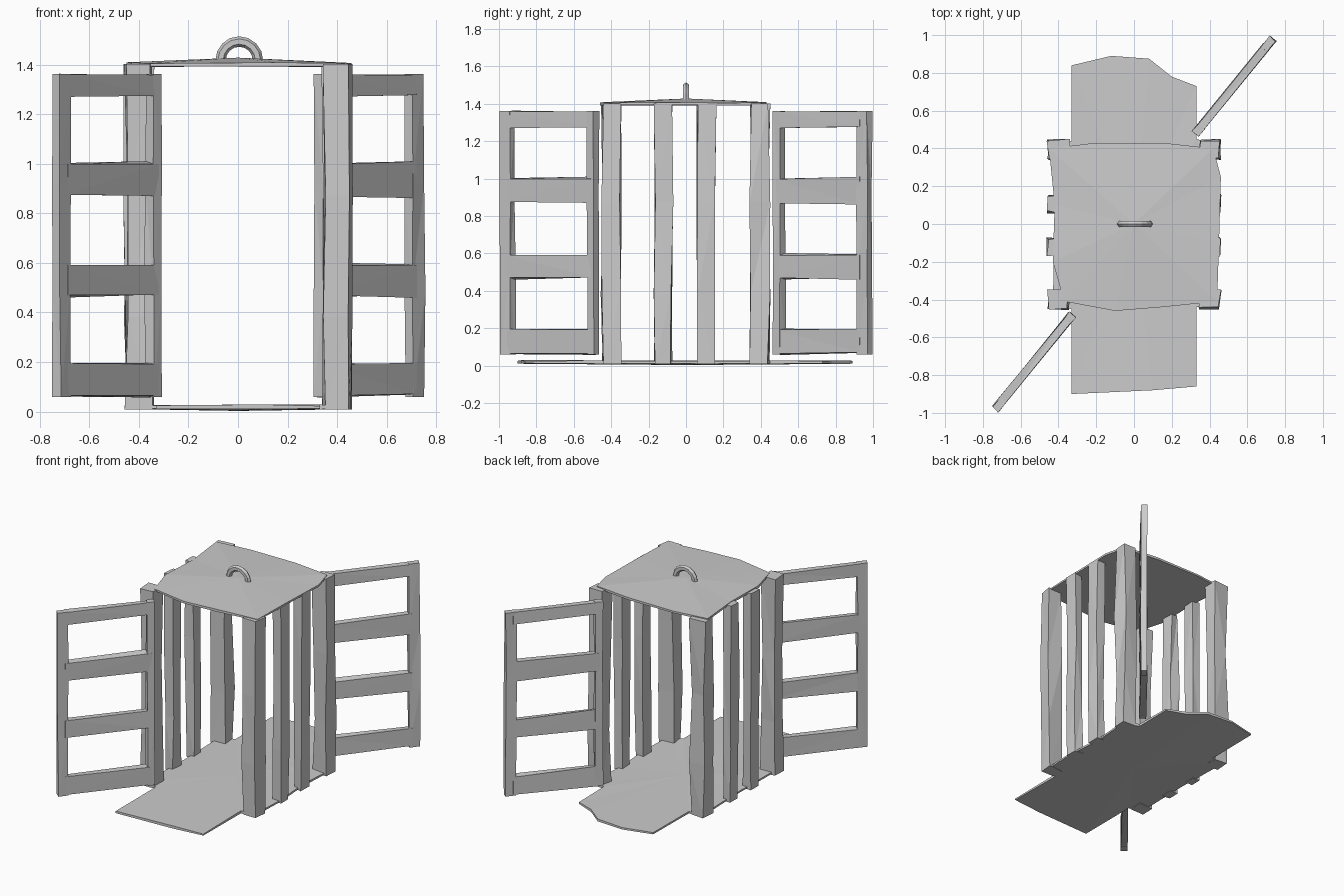
import bpy, bmesh, math, random
from mathutils import Vector

if "Cube" in bpy.data.objects:
    bpy.data.objects.remove(bpy.data.objects["Cube"])

random.seed(7)


def finish(bm, name):
    bmesh.ops.recalc_face_normals(bm, faces=bm.faces)
    bmesh.ops.triangulate(bm, faces=bm.faces)
    me = bpy.data.meshes.new(name)
    bm.to_mesh(me)
    bm.free()
    ob = bpy.data.objects.new(name, me)
    bpy.context.collection.objects.link(ob)
    return ob


def loft(bm, rings):
    for a, b in zip(rings, rings[1:]):
        n = len(a)
        for i in range(n):
            bm.faces.new((a[i], a[(i + 1) % n], b[(i + 1) % n], b[i]))
    bm.faces.new(rings[0][::-1])
    bm.faces.new(rings[-1])


def beam(bm, a, b, u, v, stops, jit):
    """Rough-hewn square beam from a to b; u, v are half-width vectors."""
    a, b, u, v = map(Vector, (a, b, u, v))
    rings = []
    for t in stops:
        c = a.lerp(b, t)
        ring = []
        for su, sv in ((-1, -1), (1, -1), (1, 1), (-1, 1)):
            ju = 1 + random.uniform(-jit, jit)
            jv = 1 + random.uniform(-jit, jit)
            ring.append(bm.verts.new(c + u * su * ju + v * sv * jv))
        rings.append(ring)
    loft(bm, rings)


def slab(name, outline, bottom, edge, middle, low_mid):
    """Thin warped plate with raised middle, fanned from its centre."""
    bm = bmesh.new()
    loops = []
    for z in (bottom, edge):
        loops.append([bm.verts.new((x, y, z + random.uniform(-.003, .003)))
                      for x, y in outline])
    lo, hi = loops
    c_lo = bm.verts.new((0, 0, low_mid))
    c_hi = bm.verts.new((0, 0, middle))
    n = len(outline)
    for i in range(n):
        j = (i + 1) % n
        bm.faces.new((lo[i], lo[j], hi[j], hi[i]))
        bm.faces.new((lo[j], lo[i], c_lo))
        bm.faces.new((hi[i], hi[j], c_hi))
    return finish(bm, name)


# Floor plate: long plank with wider ledges under the bars
slab("floor", [(-.33, -.90), (.1, -.88), (.33, -.86), (.33, -.44), (.43, -.43),
               (.44, -.15), (.42, .12), (.44, .42), (.33, .45), (.33, .73),
               (.2, .78), (.08, .875), (-.12, .89), (-.33, .84), (-.33, .44),
               (-.43, .43), (-.42, 0), (-.43, -.43), (-.33, -.45)],
     .012, .026, .028, .003)

# Roof plate
slab("roof", [(-.43, -.2), (-.37, -.41), (-.1, -.46), (.15, -.44), (.44, -.41),
              (.45, -.1), (.46, .25), (.42, .40), (.15, .43), (-.2, .43),
              (-.45, .40), (-.42, .1)],
     1.392, 1.407, 1.428, 1.392)

# Corner posts and side bars on both sides
for side, s in (("left", -1), ("right", 1)):
    for i, y in enumerate((-.40, -.12, .11, .395)):
        corner = i in (0, 3)
        bm = bmesh.new()
        x = .40 if corner else .425
        hx, hy = (.053, .047) if corner else (.032, .045)
        beam(bm, (s * x, y, .008), (s * x, y, 1.402), (hx, 0, 0), (0, hy, 0),
             (0, .27, .62, 1), .2)
        finish(bm, f"{side}_{'corner_post' if corner else 'side_bar'}_{i + 1}")

# Two opened doors, opposite each other by a half turn
for name, s in (("front_door", -1), ("back_door", 1)):
    hinge, tip = Vector((.325, .478, 0)) * s, Vector((.735, .982, 0)) * s
    along = (tip - hinge).normalized()
    across = Vector((-along.y, along.x, 0)) * .022
    up = Vector((0, 0, 1))
    bm = bmesh.new()
    for p, half in ((hinge + along * .025, .025), (tip - along * .036, .036)):
        beam(bm, p + up * .06, p + up * 1.362, along * half, across,
             (0, .33, .66, 1), .15)
    for z, half in ((.128, .064), (.53, .065), (.935, .068), (1.318, .043)):
        beam(bm, hinge + along * .02 + up * z, tip - along * .05 + up * z,
             up * half, across, (0, 1), .12)
    finish(bm, name)

# Arched handle on the roof
bm = bmesh.new()
rings = []
for k in range(9):
    a = math.pi * k / 8
    rings.append([])
    for j in range(6):
        b = math.tau * j / 6
        r = .075 + .021 * math.cos(b)
        rings[-1].append(bm.verts.new((.005 + r * math.cos(a), .018 * math.sin(b),
                                       1.418 + r * math.sin(a))))
loft(bm, rings)
finish(bm, "handle")
